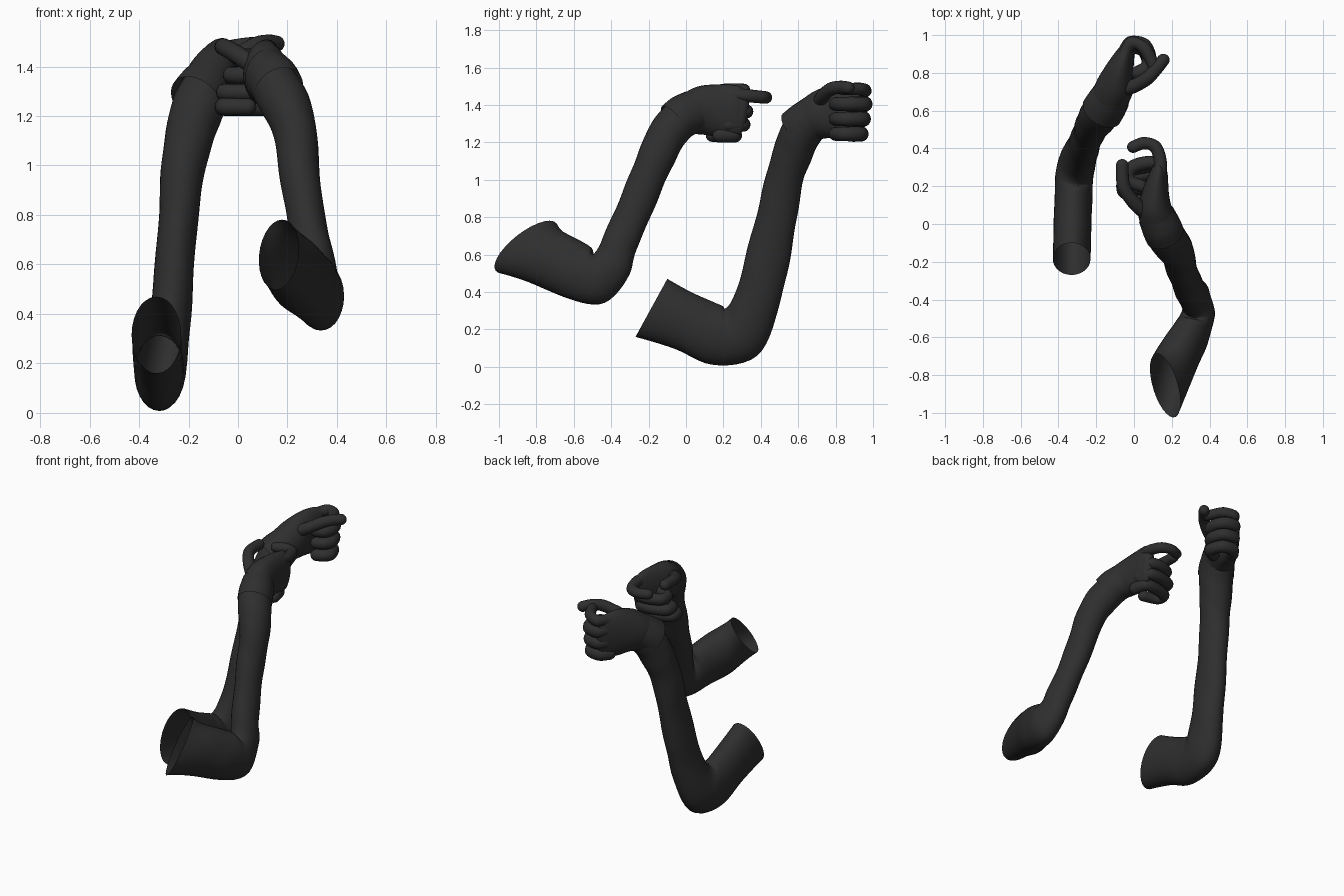
import bpy, bmesh, math
from mathutils import Vector

if "Cube" in bpy.data.objects:
    bpy.data.objects.remove(bpy.data.objects["Cube"])

cloth = bpy.data.materials.new("black cloth")
cloth.diffuse_color = (0.028, 0.028, 0.028, 1)
cloth.use_nodes = True
cloth.node_tree.nodes["Principled BSDF"].inputs["Base Color"].default_value = cloth.diffuse_color
X, Z = Vector((1, 0, 0)), Vector((0, 0, 1))


def catmull(a, b, c, d, t):
    return 0.5 * (2 * b + (c - a) * t + (2 * a - 5 * b + 4 * c - d) * t * t
                  + (3 * b - a - 3 * c + d) * t ** 3)


def tube(name, stations, ref=X, first=None, cap=False, cap_start=False,
         folds=0.0, sides=28, steps=6):
    """Smooth elliptical tube; each station is x, y, z, half width, half height."""
    pts = [Vector(s[:3]) for s in stations]
    n = len(pts)
    frames = []
    for i, s in enumerate(stations):
        d0 = (pts[i] - pts[max(i - 1, 0)]).normalized()
        d1 = (pts[min(i + 1, n - 1)] - pts[i]).normalized()
        t = (d0 + d1).normalized()
        u = (ref - t * ref.dot(t)).normalized()
        frames.append((pts[i], u * s[3], t.cross(u) * s[4]))
    if first:
        frames[0] = (pts[0], Vector(first[0]), Vector(first[1]))
    rings = []
    for i in range(n - 1):
        q = [frames[max(i - 1, 0)], frames[i], frames[i + 1], frames[min(i + 2, n - 1)]]
        for k in range(steps):
            rings.append([catmull(*(f[j] for f in q), k / steps) for j in range(3)])
    rings.append(list(frames[-1]))

    # rounded ends
    def dome(frame, direction):
        c, u, v = frame
        r = min(u.length, v.length)
        return [[c + direction * r * math.sin(a), u * math.cos(a), v * math.cos(a)]
                for a in (0.35, 0.7, 1.05, 1.35, 1.54)]
    if cap:
        rings += dome(frames[-1], (pts[-1] - pts[-2]).normalized())
    if cap_start:
        rings = dome(frames[0], (pts[0] - pts[1]).normalized())[::-1] + rings

    bm = bmesh.new()
    grid = []
    for i, (c, u, v) in enumerate(rings):
        row = []
        fade = math.sin(math.pi * i / (len(rings) - 1))
        for k in range(sides):
            a = 2 * math.pi * k / sides
            m = 1 + folds * fade * math.sin(i * 0.75 + 2 * math.sin(a) + a)
            row.append(bm.verts.new(c + (u * math.cos(a) + v * math.sin(a)) * m))
        grid.append(row)
    for r0, r1 in zip(grid, grid[1:]):
        for k in range(sides):
            j = (k + 1) % sides
            bm.faces.new((r0[k], r0[j], r1[j], r1[k]))
    if cap:
        bm.faces.new(grid[-1])
    if cap_start:
        bm.faces.new(grid[0][::-1])
    bmesh.ops.recalc_face_normals(bm, faces=bm.faces)
    for f in bm.faces:
        f.smooth = True
    me = bpy.data.meshes.new(name)
    bm.to_mesh(me)
    bm.free()
    me.materials.append(cloth)
    ob = bpy.data.objects.new(name, me)
    bpy.context.collection.objects.link(ob)
    return ob


def finger(name, path, r):
    n = len(path) - 1
    st = [(*p, r * (1 - 0.12 * i / n), r * (1 - 0.12 * i / n)) for i, p in enumerate(path)]
    tube(name, st, ref=Z if abs(path[0][2] - path[-1][2]) < 0.05 else X,
         cap=True, cap_start=True, sides=16)


# sleeves, open at the shoulder end
tube("right_sleeve", [
    (-.33, -.185, .315, .1, .177), (-.325, 0, .24, .1, .155), (-.32, .16, .172, .1, .162),
    (-.31, .295, .185, .1, .155), (-.28, .375, .34, .087, .122), (-.26, .43, .55, .08, .118),
    (-.24, .485, .8, .08, .108), (-.22, .525, 1.0, .09, .1), (-.19, .57, 1.14, .1, .105),
    (-.16, .61, 1.24, .107, .11), (-.12, .665, 1.32, .1, .11)],
    first=((.1, 0, 0), (0, -.085, -.155)), folds=.022)
tube("left_sleeve", [
    (.165, -.855, .64, .12, .16), (.235, -.70, .565, .115, .158), (.305, -.57, .505, .1, .152),
    (.34, -.47, .475, .088, .14), (.325, -.395, .55, .08, .108), (.3, -.355, .66, .08, .095),
    (.268, -.28, .83, .077, .095), (.245, -.21, 1.0, .083, .095), (.23, -.15, 1.14, .088, .1),
    (.19, -.095, 1.25, .1, .105), (.14, -.02, 1.335, .098, .108)],
    first=((.075, -.138, -.03), (-.03, -.098, -.138)), folds=.022)

# glove cuffs
tube("right_glove_cuff", [
    (-.17, .595, 1.265, .112, .118), (-.145, .635, 1.30, .11, .116),
    (-.115, .69, 1.335, .1, .118)])
tube("left_glove_cuff", [
    (.165, -.06, 1.305, .104, .112), (.145, -.015, 1.34, .104, .115),
    (.118, .045, 1.365, .098, .116)])

# palms
tube("right_palm", [
    (-.135, .65, 1.315, .098, .112), (-.10, .73, 1.35, .1, .132), (-.075, .82, 1.365, .075, .148),
    (-.045, .9, 1.363, .05, .145), (-.03, .935, 1.36, .035, .125)], cap=True)
tube("left_palm", [
    (.135, 0, 1.35, .098, .108), (.11, .08, 1.37, .09, .13), (.115, .17, 1.37, .07, .14),
    (.13, .26, 1.365, .05, .14), (.135, .295, 1.36, .038, .125)], cap=True)

# curled fingers, stacked from the middle finger down
names = ("middle", "ring", "little")
for nm, z, s in zip(names, (1.405, 1.325, 1.245), (0, .008, .02)):
    finger(f"right_{nm}_finger", [
        (-.055, .89, z), (-.015, .955 - s, z), (.05, .945 - s, z),
        (.08, .88 - s, z), (.065, .825, z), (.02, .8, z)], .042)
for nm, z, k, x in zip(names, (1.365, 1.295, 1.237), (.32, .305, .26), (-.02, -.045, -.05)):
    finger(f"left_{nm}_finger", [
        (.14, k - .08, z), (.12, k - .005, z), (.05, k, z),
        (x, k - .03, z), (x - .002, k - .09, z), (.04, k - .12, z)], .039)

# index fingers
finger("right_index_finger", [
    (-.055, .88, 1.465), (-.015, .957, 1.475), (.05, .935, 1.485),
    (.09, .87, 1.485), (.105, .835, 1.485)], .036)
finger("left_index_finger", [
    (.125, .22, 1.455), (.14, .32, 1.45), (.115, .405, 1.442), (.055, .428, 1.44),
    (-.005, .408, 1.44)], .036)

# thumbs
finger("right_thumb", [
    (-.07, .71, 1.41), (.01, .735, 1.45), (.075, .775, 1.485), (.12, .825, 1.495),
    (.155, .868, 1.492)], .038)
finger("left_thumb", [
    (.07, .05, 1.40), (-.005, .12, 1.45), (-.055, .2, 1.478), (-.062, .31, 1.48)], .038)
